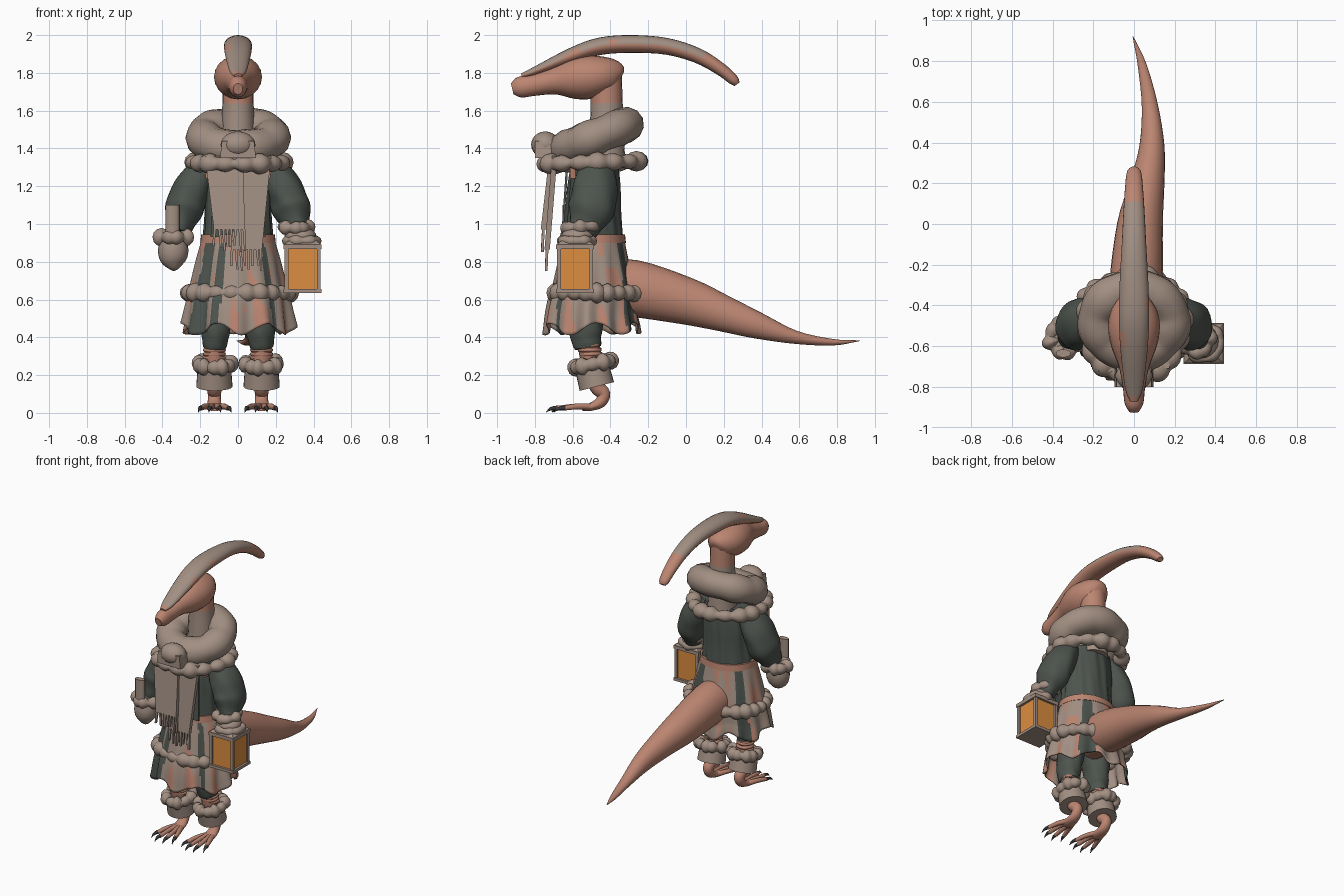
import bpy, bmesh, math, random
from math import sin, cos, pi
from mathutils import Vector, Matrix, noise

random.seed(4)
cube = bpy.data.objects.get("Cube")
if cube:
    bpy.data.objects.remove(cube)


def material(name, rgb):
    m = bpy.data.materials.new(name)
    m.use_nodes = True
    m.diffuse_color = (*rgb, 1)
    m.node_tree.nodes["Principled BSDF"].inputs["Base Color"].default_value = (*rgb, 1)
    return m


WOOL = material("taupe wool", (0.36, 0.275, 0.225))
SKIN = material("salmon skin", (0.5, 0.235, 0.165))
CLOTH = material("dark green cloth", (0.075, 0.088, 0.076))
GLASS = material("amber glass", (0.72, 0.27, 0.05))
CLAW = material("dark claw", (0.04, 0.04, 0.042))


def finish(name, bm, mats, rule=None, angle=50):
    """Turn a bmesh into a shaded object; rule picks a material per face."""
    bmesh.ops.recalc_face_normals(bm, faces=bm.faces)
    if rule:
        for f in bm.faces:
            f.material_index = rule(f.calc_center_median(), f.normal)
    me = bpy.data.meshes.new(name)
    bm.to_mesh(me)
    bm.free()
    ob = bpy.data.objects.new(name, me)
    bpy.context.collection.objects.link(ob)
    for m in mats:
        me.materials.append(m)
    bpy.ops.object.select_all(action='DESELECT')
    ob.select_set(True)
    bpy.context.view_layer.objects.active = ob
    bpy.ops.object.shade_smooth_by_angle(angle=math.radians(angle))
    return ob


def skin_rings(bm, rings, closed=False):
    n = len(rings[0])
    for i in range(len(rings) if closed else len(rings) - 1):
        a, b = rings[i], rings[(i + 1) % len(rings)]
        for j in range(n):
            k = (j + 1) % n
            bm.faces.new((a[j], a[k], b[k], b[j]))


def smooth_path(pts, steps):
    """Catmull-Rom interpolation of rows of any length."""
    p = [Vector(q) for q in pts]
    p = [2 * p[0] - p[1]] + p + [2 * p[-1] - p[-2]]
    out = []
    for i in range(1, len(p) - 2):
        a, b, c, d = p[i - 1:i + 3]
        for s in range(steps):
            t = s / steps
            out.append((2 * b + (c - a) * t + (2 * a - 5 * b + 4 * c - d) * t * t
                        + (3 * b - a - 3 * c + d) * t ** 3) / 2)
    return out + [p[-2]]


def tube(name, pts, mats, rule=None, n=20, steps=4, caps=True, shape=None, angle=50):
    """Loft along rows (x, y, z, half width, half height)."""
    bm = bmesh.new()
    path = smooth_path(pts, steps)
    rings = []
    for i, p in enumerate(path):
        c = Vector(p[:3])
        t = (Vector(path[min(i + 1, len(path) - 1)][:3]) - Vector(path[max(i - 1, 0)][:3])).normalized()
        u = Vector((1, 0, 0))
        u = (u - t * t.dot(u)).normalized()
        v = t.cross(u)
        ring = []
        for j in range(n):
            a = 2 * pi * j / n
            k = shape(a, i / (len(path) - 1)) if shape else 1
            ring.append(bm.verts.new(c + (u * cos(a) * max(p[3], .002) + v * sin(a) * max(p[4], .002)) * k))
        rings.append(ring)
    skin_rings(bm, rings)
    if caps:
        bm.faces.new(rings[0])
        bm.faces.new(rings[-1])
    return finish(name, bm, mats, rule, angle)


def ring(name, c, rx, ry, r, tilt=0, lump=0, lumps=12, flat=1.0, n=64):
    """Torus of wool, optionally tilted about x and broken into fur lumps."""
    bm = bmesh.new()
    rot = Matrix.Rotation(tilt, 3, 'X')
    ph = random.random() * 6
    rings = []
    for i in range(n):
        a = 2 * pi * i / n
        k = r * (1 + lump * (abs(sin(lumps * a / 2 + ph)) - .6 + .5 * sin(5 * a + ph)))
        loop = []
        for j in range(12):
            b = 2 * pi * j / 12
            q = Vector((cos(a) * (rx + k * cos(b)), sin(a) * (ry + k * cos(b)), k * flat * sin(b)))
            loop.append(bm.verts.new(Vector(c) + rot @ q))
        rings.append(loop)
    skin_rings(bm, rings, True)
    return finish(name, bm, [WOOL])


def ball(name, c, size, mat):
    bm = bmesh.new()
    bmesh.ops.create_uvsphere(bm, u_segments=20, v_segments=12, radius=1,
                              matrix=Matrix.Translation(c) @ Matrix.Diagonal((*size, 1)))
    return finish(name, bm, [mat])


def ribbon(name, top, bottom, w0, w1, thick, mat):
    """Flat tapered strip hanging from top to bottom."""
    bm = bmesh.new()
    bmesh.ops.create_cube(bm, size=1)
    for v in bm.verts:
        f = v.co.z + .5
        c = Vector(bottom).lerp(Vector(top), f)
        v.co = c + Vector((v.co.x * (w1 + (w0 - w1) * f), v.co.y * thick, 0))
    return finish(name, bm, [mat], angle=30)


# Head, neck and crest
tube("head", [(0, -.345, 1.77, .04, .04), (0, -.37, 1.78, .08, .08), (0, -.43, 1.785, .115, .1),
              (0, -.51, 1.778, .127, .116), (0, -.6, 1.77, .112, .108), (0, -.7, 1.757, .075, .072),
              (0, -.8, 1.737, .055, .058), (0, -.88, 1.724, .046, .055), (0, -.92, 1.715, .025, .03)], [SKIN])
tube("neck", [(0, -.42, 1.3, .1, .1), (0, -.42, 1.5, .088, .09), (0, -.42, 1.64, .083, .085),
              (0, -.425, 1.79, .083, .085)], [WOOL, SKIN], lambda c, n: int(c.z > 1.63))
tube("crest", [(0, -.87, 1.785, .02, .012), (0, -.8, 1.81, .045, .022), (0, -.6, 1.895, .068, .04),
               (0, -.45, 1.942, .074, .046), (0, -.28, 1.953, .07, .047), (0, -.1, 1.94, .06, .044),
               (0, .06, 1.892, .052, .04), (0, .18, 1.822, .044, .034), (0, .25, 1.764, .036, .028),
               (0, .27, 1.74, .022, .016)], [WOOL, SKIN],
     lambda c, n: int(c.y > .1 or n.z < -.1 or noise.noise(c * 7) > .42))

# Tail
tube("tail", [(0, -.45, .67, .12, .13), (.01, -.28, .66, .13, .15), (.03, 0, .592, .112, .125),
              (.065, .2, .525, .085, .096), (.088, .38, .462, .062, .07), (.078, .58, .4, .04, .035),
              (.04, .78, .374, .022, .017), (-.005, .92, .382, .002, .002)], [SKIN], n=24)

# Coat body with soft vertical creases, and belt
crease = lambda a, t: 1 + .02 * sin(11 * a) + .015 * sin(17 * a + 4 * t)
tube("coat_body", [(0, -.49, .9, .185, .16), (0, -.49, 1.05, .175, .148), (0, -.485, 1.2, .175, .138),
                   (0, -.48, 1.34, .16, .12)], [CLOTH], n=72, shape=crease)
tube("belt", [(0, -.49, .9, .2, .172), (0, -.49, .945, .195, .167)], [SKIN], n=40, steps=1)
for s in (-1, 1):
    ribbon("shoulder_strap", (s * .165, -.6, 1.31), (s * .16, -.6, 1.24), .03, .02, .03, SKIN)
    ribbon("coat_placket", (s * .1, -.63, 1.3), (s * .12, -.655, .93), .05, .05, .012, CLOTH)


# Fluted skirt with worn patches of cloth
def patch(c, n):
    a = math.atan2(c.y + .5, c.x)
    w = noise.noise(Vector((a * 5, c.z * 5, 2)))
    if any(abs(a - b) < wd + .12 * w for b, wd in ((-2.5, .2), (-2.05, .11), (-.75, .09), (.95, .2), (2.5, .16))):
        return 2
    return int(w > .16)


flute = lambda a, t: 1 + t * (.05 * sin(13 * a) + .03 * sin(7 * a + 1))
skirt = tube("skirt", [(0, -.49, .93, .19, .162), (0, -.49, .8, .225, .188), (0, -.49, .64, .26, .222),
                       (0, -.5, .53, .28, .24), (0, -.5, .445, .295, .252)], [WOOL, SKIN, CLOTH], patch,
             n=130, steps=5, caps=False, shape=flute)
for v in skirt.data.vertices:
    drop = max(0, (.62 - v.co.z) / .17)
    v.co.z += drop * .03 * sin(6 * math.atan2(v.co.y + .5, v.co.x) + 1)
thick = skirt.modifiers.new("thickness", 'SOLIDIFY')
thick.thickness = .008
ring("skirt_fur_trim", (0, -.475, .635), .268, .215, .042, 0, .35, 22, n=160)

# Wool collar, cowl and knotted scarf
ring("fur_collar", (0, -.5, 1.325), .235, .245, .046, .03, .4, 16, .9, n=128)
ring("cowl_scarf", (0, -.475, 1.463), .178, .165, .1, .38, .06, 7, .95)
ball("scarf_knot", (0, -.745, 1.42), (.092, .075, .07), WOOL)
ribbon("knot_base", (0, -.745, 1.44), (0, -.745, 1.35), .17, .19, .11, WOOL)
tails = (((-.075, -.71, 1.36), (-.045, -.755, .97), .2, .165), ((.095, -.695, 1.36), (.045, -.735, .865), .16, .165))
for top, bot, w0, w1 in tails:
    ribbon("scarf_tail", top, bot, w0, w1, .028, WOOL)
    for i in range(8):
        x = bot[0] + w1 * (i / 7 - .5) * .92
        drop = random.uniform(.08, .12)
        ribbon("scarf_fringe", (x, bot[1], bot[2] + .01),
               (x + random.uniform(-.012, .012), bot[1] - .005, bot[2] - drop), .014, .011, .014, WOOL)

# Sleeves
wrinkle = lambda a, t: 1 + .025 * sin(5 * a + 9 * t) + .02 * sin(22 * t)
for s, side in ((1, "left"), (-1, "right")):
    tube(side + "_sleeve", [(s * .15, -.47, 1.34, .05, .06), (s * .195, -.475, 1.27, .085, .1),
                            (s * .25, -.485, 1.17, .1, .12), (s * .283, -.5, 1.08, .102, .122),
                            (s * .305, -.53, 1.0, .075, .09), (s * .32, -.55, .95, .06, .07)],
         [CLOTH], n=28, steps=6, shape=wrinkle)

# Left cuff and mitten over the lantern
ring("left_cuff", (.305, -.555, .985), .065, .075, .032, .1, .3, 8)
ball("left_mitten", (.33, -.575, .935), (.085, .085, .05), WOOL)
ring("left_mitten_fold", (.34, -.58, .91), .078, .078, .026, 0, .25, 7)
# Right cuff, mitten and raised thumb
ring("right_cuff", (-.34, -.56, .93), .068, .068, .036, 0, .4, 8)
tube("right_mitten", [(-.34, -.565, .95, .06, .06), (-.343, -.57, .87, .08, .075), (-.343, -.575, .81, .07, .065),
                      (-.34, -.58, .77, .035, .035), (-.34, -.58, .75, .003, .003)], [WOOL])
tube("right_thumb", [(-.347, -.635, .92, .036, .02), (-.347, -.635, 1.1, .036, .02)], [WOOL], steps=1)

# Lantern
LX, LY = .342, -.587
for name, z, h, w in (("lantern_base", .645, .02, .2), ("lantern_top", .88, .025, .2)):
    ribbon(name, (LX, LY, z + h / 2), (LX, LY, z - h / 2), w, w, w, WOOL)
ribbon("lantern_glass", (LX, LY, .875), (LX, LY, .65), .168, .168, .168, GLASS)
for sx in (-1, 1):
    for sy in (-1, 1):
        x, y = LX + sx * .085, LY + sy * .085
        ribbon("lantern_post", (x, y, .88), (x, y, .65), .02, .02, .02, WOOL)
bm = bmesh.new()
bmesh.ops.create_cone(bm, cap_ends=True, segments=4, radius1=.14, radius2=.07, depth=.04,
                      matrix=Matrix.Translation((LX, LY, .91)) @ Matrix.Rotation(pi / 4, 4, 'Z'))
finish("lantern_roof", bm, [WOOL], angle=30)

# Legs and clawed feet
for s, side in ((1, "left"), (-1, "right")):
    x = s * .125
    tube(side + "_trouser", [(s * .1, -.5, .75, .09, .1), (s * .11, -.52, .55, .085, .095),
                             (s * .12, -.53, .42, .075, .085), (s * .125, -.52, .345, .06, .07)],
         [CLOTH], n=28, steps=6, shape=wrinkle)
    tube(side + "_shin", [(x, -.52, .38, .052, .056), (x, -.5, .25, .05, .052), (x, -.47, .14, .042, .042),
                          (x, -.435, .1, .035, .035), (x, -.455, .055, .036, .03), (x, -.51, .03, .042, .02),
                          (x, -.55, .025, .03, .016)], [SKIN])
    for i in range(4):
        ring(side + "_ankle_wrap", (x, -.515 + i * .006, .355 - i * .022), .05, .052, .011,
             random.uniform(-.2, .2), n=24).data.materials[0] = SKIN
    ring(side + "_boot_fur", (x, -.492, .258), .085, .098, .034, .2, .35, 11, 1.1, n=72)
    tube(side + "_boot_cup", [(x, -.5, .25, .088, .09), (x, -.472, .14, .096, .094)], [WOOL], n=28, steps=1)
    for dx, dy in ((-.075, -.66), (-.028, -.69), (.025, -.69), (.072, -.65)):
        tx = x + s * dx
        tube(side + "_toe", [(x + s * dx * .25, -.5, .033, .02, .018), (x + s * dx * .7, -.58, .034, .016, .016),
                             (tx, dy, .024, .013, .013)], [SKIN], n=10)
        tube(side + "_claw", [(tx, dy + .01, .026, .013, .013), (tx + s * dx * .1, dy - .025, .022, .009, .009),
                              (tx + s * dx * .18, dy - .05, .004, .001, .001)], [CLAW], n=8)
